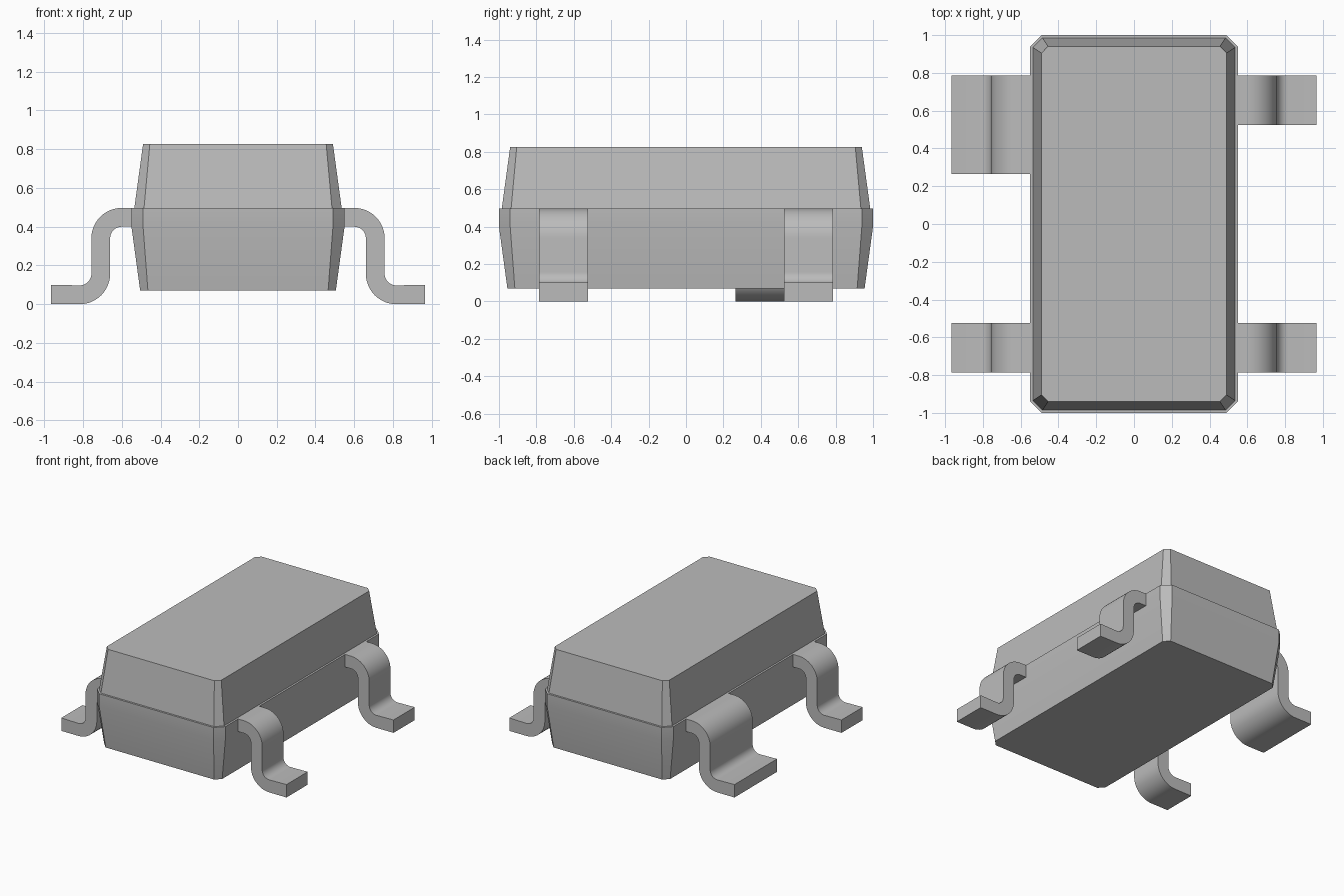
import bpy
import bmesh
import math

cube = bpy.data.objects.get("Cube")
if cube:
    bpy.data.objects.remove(cube, do_unlink=True)

grey = bpy.data.materials.new("package grey")
grey.use_nodes = True
colour = (0.5, 0.5, 0.5, 1)
grey.diffuse_color = colour
grey.node_tree.nodes["Principled BSDF"].inputs["Base Color"].default_value = colour


def add_object(name, bm):
    bmesh.ops.recalc_face_normals(bm, faces=bm.faces)
    mesh = bpy.data.meshes.new(name)
    bm.to_mesh(mesh)
    bm.free()
    mesh.materials.append(grey)
    obj = bpy.data.objects.new(name, mesh)
    bpy.context.collection.objects.link(obj)
    bpy.ops.object.select_all(action='DESELECT')
    obj.select_set(True)
    bpy.context.view_layer.objects.active = obj
    bpy.ops.object.shade_smooth_by_angle(angle=math.radians(25))
    return obj


def chamfered_ring(bm, hx, hy, z, cut):
    """Rectangle with cut corners, counter-clockwise."""
    pts = []
    for sx, sy in ((1, 1), (-1, 1), (-1, -1), (1, -1)):
        pair = [(sx * hx, sy * (hy - cut)), (sx * (hx - cut), sy * hy)]
        pts += pair if sx * sy > 0 else pair[::-1]
    return [bm.verts.new((x, y, z)) for x, y in pts]


# Moulded body: lower shell, narrow ledge, tapered upper shell
bm = bmesh.new()
sections = [
    (0.505, 0.955, 0.07, 0.04),
    (0.55, 1.0, 0.40, 0.06),
    (0.55, 1.0, 0.497, 0.06),
    (0.535, 0.985, 0.497, 0.05),
    (0.49, 0.94, 0.827, 0.035),
]
rings = [chamfered_ring(bm, *s) for s in sections]
for low, high in zip(rings, rings[1:]):
    for i in range(len(low)):
        j = (i + 1) % len(low)
        bm.faces.new((low[i], low[j], high[j], high[i]))
bm.faces.new(rings[0][::-1])
bm.faces.new(rings[-1])
add_object("body", bm)


def arc(cx, cz, radius, start, end, steps=12):
    angles = [math.radians(start + (end - start) * i / steps) for i in range(steps + 1)]
    return [(cx + radius * math.cos(a), cz + radius * math.sin(a)) for a in angles]


def add_lead(name, side, y0, y1):
    """Bent strip: out of the body, down, then out again as a foot."""
    outer, inner = 0.157, 0.06
    shoulder, heel = (0.6, 0.497 - outer), (0.757 + inner, outer)
    profile = [(0.5, 0.497)]
    profile += arc(*shoulder, outer, 90, 0)
    profile += arc(*heel, inner, 180, 270)
    profile += [(0.965, 0.1), (0.965, 0)]
    profile += arc(*heel, outer, 270, 180)
    profile += arc(*shoulder, inner, 0, 90)
    profile += [(0.5, 0.4)]
    bm = bmesh.new()
    face = bm.faces.new([bm.verts.new((side * x, y0, z)) for x, z in profile])
    new = bmesh.ops.extrude_face_region(bm, geom=[face])["geom"]
    moved = [v for v in new if isinstance(v, bmesh.types.BMVert)]
    bmesh.ops.translate(bm, verts=moved, vec=(0, y1 - y0, 0))
    add_object(name, bm)


# Three narrow leads and one wide lead
add_lead("front_left_lead", 1, -0.785, -0.525)
add_lead("back_left_lead", 1, 0.525, 0.785)
add_lead("front_right_lead", -1, -0.785, -0.525)
add_lead("wide_back_right_lead", -1, 0.265, 0.785)
